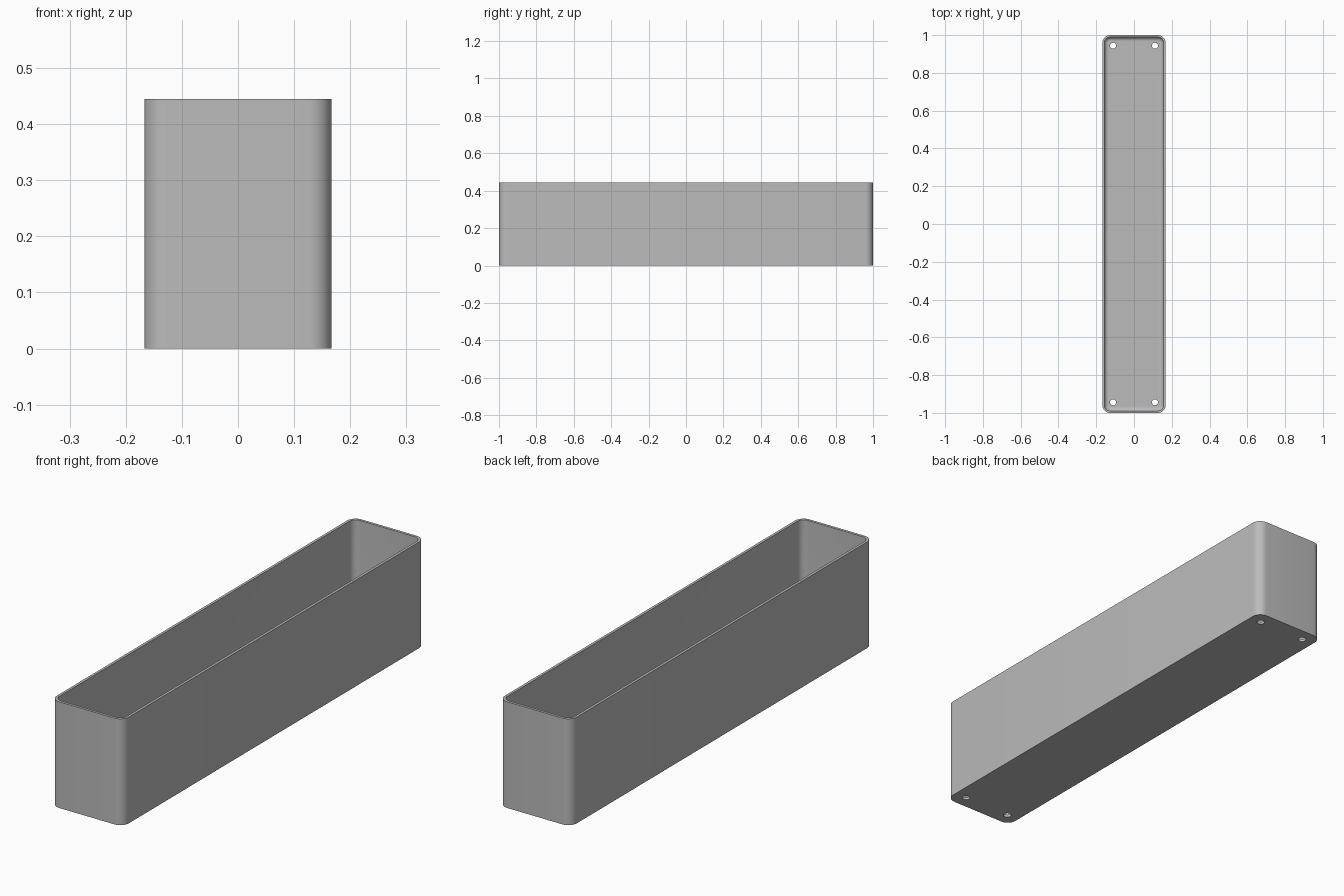
import bpy, bmesh
from math import sin, cos, pi, radians

cube = bpy.data.objects.get("Cube")
if cube:
    bpy.data.objects.remove(cube, do_unlink=True)

HALF_X, HALF_Y, HEIGHT = 0.167, 1.0, 0.445
CORNER, WALL, FILLET = 0.04, 0.011, 0.02
STEPS = 8

grey = bpy.data.materials.new("plain grey")
grey.use_nodes = True
colour = (0.5, 0.5, 0.5, 1)
grey.diffuse_color = colour
grey.node_tree.nodes["Principled BSDF"].inputs["Base Color"].default_value = colour


def new_object(name, bm):
    bmesh.ops.recalc_face_normals(bm, faces=bm.faces)
    mesh = bpy.data.meshes.new(name)
    bm.to_mesh(mesh)
    bm.free()
    mesh.materials.append(grey)
    obj = bpy.data.objects.new(name, mesh)
    bpy.context.collection.objects.link(obj)
    return obj


def rounded_ring(bm, inset, z):
    """Rounded rectangle of vertices, offset inwards from the outer wall."""
    cx, cy, r = HALF_X - CORNER, HALF_Y - CORNER, CORNER - inset
    ring = []
    for quarter, (sx, sy) in enumerate([(1, 1), (-1, 1), (-1, -1), (1, -1)]):
        for i in range(STEPS + 1):
            a = (quarter + i / STEPS) * pi / 2
            ring.append(bm.verts.new((sx * cx + r * cos(a), sy * cy + r * sin(a), z)))
    return ring


# Tray: outer wall, rim, inner wall, then a fillet down to the floor
profile = [(0, 0), (0, HEIGHT), (WALL, HEIGHT)]
for i in range(STEPS + 1):
    a = i / STEPS * pi / 2
    profile.append((WALL + FILLET * (1 - cos(a)), WALL + FILLET * (1 - sin(a))))

bm = bmesh.new()
rings = [rounded_ring(bm, inset, z) for inset, z in profile]
for low, high in zip(rings, rings[1:]):
    for i in range(len(low)):
        j = (i + 1) % len(low)
        bm.faces.new((low[i], low[j], high[j], high[i]))
bm.faces.new(rings[0])
bm.faces.new(rings[-1])
tray = new_object("planter_tray", bm)

# Screw holes through the floor near each corner
bm = bmesh.new()
for sx in (-1, 1):
    for sy in (-1, 1):
        made = bmesh.ops.create_cone(bm, cap_ends=True, segments=32,
                                     radius1=0.016, radius2=0.016, depth=0.1)
        bmesh.ops.translate(bm, verts=made["verts"], vec=(sx * 0.111, sy * 0.944, 0))
cutter = new_object("hole_cutter", bm)
cutter.hide_render = True

holes = tray.modifiers.new("holes", "BOOLEAN")
holes.operation = "DIFFERENCE"
holes.solver = "EXACT"
holes.object = cutter

bpy.ops.object.select_all(action="DESELECT")
tray.select_set(True)
bpy.context.view_layer.objects.active = tray
bpy.ops.object.modifier_apply(modifier=holes.name)
bpy.data.objects.remove(cutter, do_unlink=True)
bpy.ops.object.shade_smooth_by_angle(angle=radians(30))
